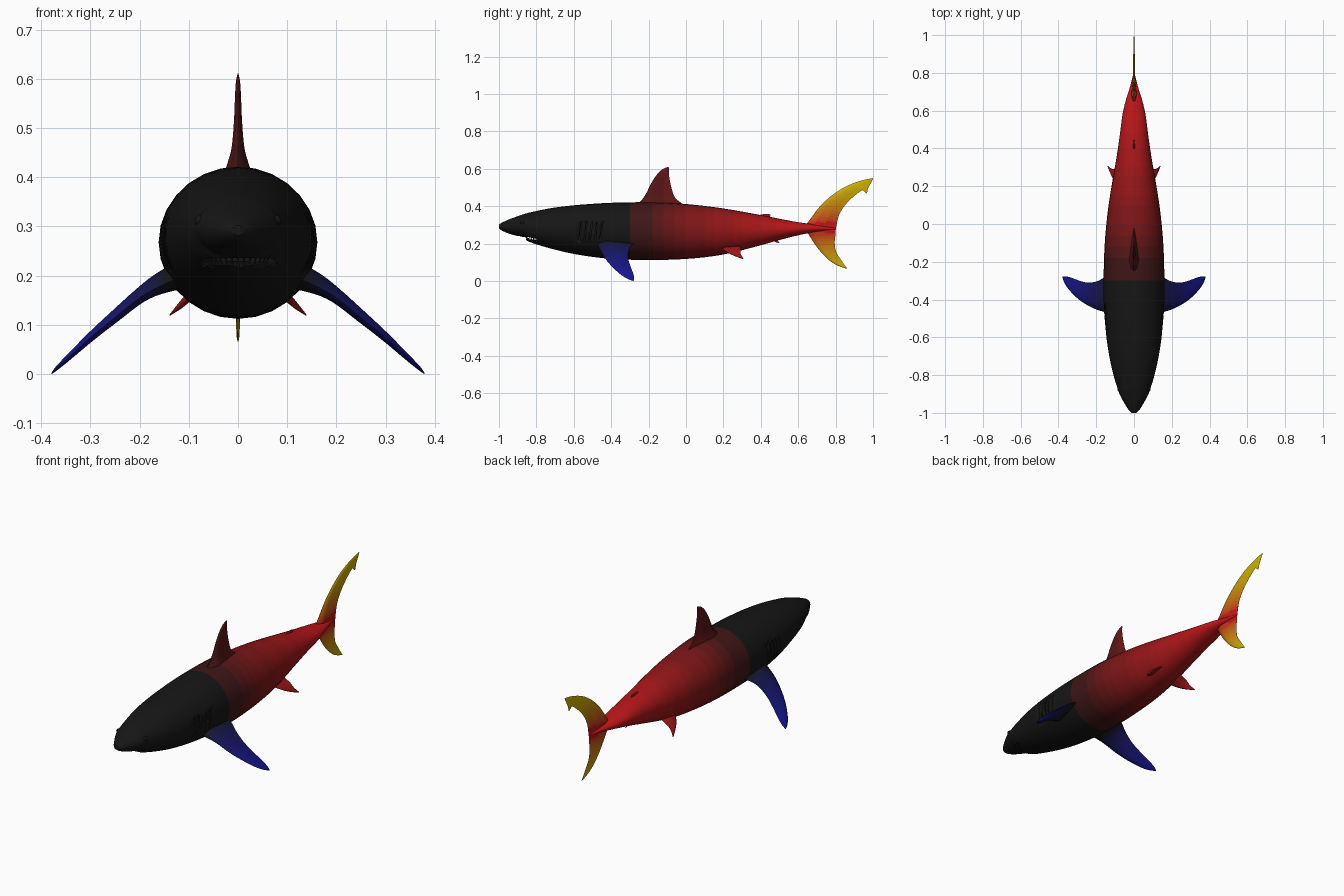
import bpy, bmesh, math
from mathutils import Vector, Matrix

if "Cube" in bpy.data.objects:
    bpy.data.objects.remove(bpy.data.objects["Cube"])

BLACK, RED = (0.008, 0.008, 0.008), (0.55, 0.008, 0.01)
BLUE, YELLOW = (0.008, 0.008, 0.28), (0.6, 0.45, 0.0)


def spline(rows, steps):
    """Catmull-Rom through rows of equal-length numbers."""
    out, n = [], len(rows)
    for i in range(n - 1):
        a, b, c, d = (rows[max(0, min(n - 1, i + k))] for k in (-1, 0, 1, 2))
        for s in range(steps):
            t = s / steps
            out.append([0.5 * (2 * q + (r - p) * t + (2 * p - 5 * q + 4 * r - w) * t * t
                               + (3 * q - p - 3 * r + w) * t ** 3)
                        for p, q, r, w in zip(a, b, c, d)])
    return out + [list(rows[-1])]


def finish(name, bm, angle=50):
    bmesh.ops.recalc_face_normals(bm, faces=bm.faces)
    me = bpy.data.meshes.new(name)
    bm.to_mesh(me)
    bm.free()
    ob = bpy.data.objects.new(name, me)
    bpy.context.collection.objects.link(ob)
    bpy.ops.object.select_all(action='DESELECT')
    ob.select_set(True)
    bpy.context.view_layer.objects.active = ob
    bpy.ops.object.shade_smooth_by_angle(angle=math.radians(angle))
    return ob


def loft(rings):
    bm = bmesh.new()
    vs = [[bm.verts.new(p) for p in ring] for ring in rings]
    for a, b in zip(vs, vs[1:]):
        for i in range(len(a)):
            j = (i + 1) % len(a)
            bm.faces.new((a[i], a[j], b[j], b[i]))
    bm.faces.new(vs[0])
    bm.faces.new(vs[-1])
    return bm


def ramp(ob, c0, c1, fac, n=14):
    """Colour the faces with a stepped blend from c0 to c1."""
    me = ob.data
    me.materials.clear()
    for k in range(n):
        m = bpy.data.materials.new(f"{ob.name}_shade_{k}")
        m.diffuse_color = (*[p + (q - p) * k / (n - 1) for p, q in zip(c0, c1)], 1)
        m.use_nodes = True
        m.node_tree.nodes["Principled BSDF"].inputs["Base Color"].default_value = m.diffuse_color
        me.materials.append(m)
    for f in me.polygons:
        f.material_index = round(max(0, min(1, fac(f.center))) * (n - 1))


def fin(name, rows, normal=(1, 0, 0), steps=4):
    """Rows: leading point, trailing point, half thickness."""
    nrm = Vector(normal).normalized()
    prof = [(0, 0), (.06, .6), (.25, 1), (.6, .65), (1, .04)]
    rings = []
    for r in spline([(*a, *b, t) for a, b, t in rows], steps):
        le, te, th = Vector(r[:3]), Vector(r[3:6]), r[6]
        side = [(u, h) for u, h in prof] + [(u, -h) for u, h in prof[:0:-1]]
        rings.append([le.lerp(te, u) + nrm * th * h for u, h in side])
    return finish(name, loft(rings))


def flat(rows):
    return [((0, a, b), (0, c, d), t) for a, b, c, d, t in rows]


def mirrored(name, rows, normal):
    out = []
    for s, side in ((-1, "left"), (1, "right")):
        m = [((a[0] * s, a[1], a[2]), (b[0] * s, b[1], b[2]), t) for a, b, t in rows]
        out.append(fin(f"{name}_{side}", m, (normal[0] * s, normal[1], normal[2])))
    return out


def body_fac(c):
    return ((c.y + 0.32) / 0.98) if c.y > -0.32 else 0


# body: y, top, bottom, half width
body_rows = [(-1, .302, .282, .012), (-.985, .312, .27, .028), (-.95, .328, .255, .05),
             (-.91, .343, .243, .072), (-.876, .355, .237, .086), (-.86, .360, .222, .09),
             (-.82, .370, .203, .103), (-.72, .390, .173, .127), (-.6, .405, .145, .146),
             (-.45, .416, .123, .159), (-.3, .421, .114, .161), (-.12, .42, .113, .156),
             (.05, .407, .122, .141), (.2, .388, .142, .119), (.35, .362, .178, .093),
             (.48, .337, .214, .074), (.58, .318, .24, .061), (.66, .306, .257, .042),
             (.73, .295, .268, .02), (.8, .284, .276, .003)]
rings = []
for y, top, bot, w in spline(body_rows, 3):
    mid, h = (top + bot) / 2, (top - bot) / 2
    rings.append([(w * math.cos(a), y, mid + h * math.sin(a))
                  for a in (2 * math.pi * i / 28 for i in range(28))])
body = finish("body", loft(rings), 40)

# mouth and gill slit cutters
bm = bmesh.new()
bmesh.ops.create_cone(bm, cap_ends=True, segments=28, radius1=1, radius2=1, depth=1,
                      matrix=Matrix.Translation((0, -.80, .232)) @ Matrix.Rotation(.06, 4, 'X')
                      @ Matrix.Diagonal((.078, .085, .017, 1)))
for s in (-1, 1):
    for i in range(5):
        y = -.565 + i * .028
        bmesh.ops.create_cube(bm, size=1, matrix=Matrix.Translation((s * (.148 + i * .003), y, .265))
                              @ Matrix.Rotation(-.12, 4, 'X')
                              @ Matrix.Diagonal((.04, .006, .11 - i * .004, 1)))
cutter = finish("mouth_and_gill_cutter", bm)
cutter.hide_render = True
bpy.context.view_layer.objects.active = body
mod = body.modifiers.new("cut", 'BOOLEAN')
mod.operation, mod.solver, mod.object = 'DIFFERENCE', 'EXACT', cutter
bpy.ops.object.modifier_apply(modifier="cut")
bpy.data.objects.remove(cutter)
ramp(body, BLACK, RED, body_fac)

# teeth: upper and lower rows along the jaw arc
bm = bmesh.new()
for i in range(13):
    a = math.radians(-66 + i * 11)
    for z, flip, r in ((.236, math.pi, .066), (.226, 0, .062)):
        bmesh.ops.create_cone(bm, segments=4, radius1=.005, radius2=0, depth=.014, cap_ends=True,
                              matrix=Matrix.Translation((r * math.sin(a), -.79 - r * math.cos(a), z))
                              @ Matrix.Rotation(flip, 4, 'X'))
ramp(finish("teeth", bm, 20), BLACK, BLACK, lambda c: 0, 2)

# eyes
bm = bmesh.new()
for s in (-1, 1):
    bmesh.ops.create_uvsphere(bm, u_segments=12, v_segments=8, radius=.012,
                              matrix=Matrix.Translation((s * .076, -.875, .312)))
ramp(finish("eyes", bm), BLACK, BLACK, lambda c: 0, 2)

# dorsal fin
dorsal = fin("dorsal_fin", flat([
    (-.29, .395, -.02, .385, .034), (-.245, .425, -.015, .408, .024), (-.215, .465, -.058, .445, .013),
    (-.185, .525, -.078, .50, .008), (-.155, .57, -.09, .56, .006), (-.125, .598, -.092, .59, .004),
    (-.095, .611, -.090, .606, .001)]))
ramp(dorsal, BLACK, RED, body_fac)

# small rear fins above and below
for name, rows in (("second_dorsal_fin", [(.36, .345, .46, .325, .007), (.415, .358, .45, .345, .004),
                                          (.445, .357, .452, .355, .001)]),
                   ("anal_fin", [(.43, .215, .50, .235, .007), (.465, .213, .492, .218, .004),
                                 (.49, .204, .5, .203, .001)])):
    ramp(fin(name, flat(rows)), BLACK, RED, body_fac)

# tail fin: upper and lower lobes
upper = fin("tail_upper_lobe", flat([
    (.63, .287, .80, .272, .016), (.66, .325, .805, .30, .012), (.71, .392, .818, .352, .008),
    (.77, .450, .85, .405, .006), (.835, .495, .90, .455, .005), (.885, .519, .945, .486, .004),
    (.912, .529, .965, .468, .003), (.955, .542, .975, .498, .003), (.998, .55, 1.0, .545, .001)]))
lower = fin("tail_lower_lobe", flat([
    (.63, .287, .80, .287, .016), (.655, .25, .80, .255, .012), (.69, .195, .795, .205, .008),
    (.73, .145, .803, .155, .006), (.78, .10, .828, .115, .004), (.825, .077, .848, .085, .003),
    (.86, .066, .862, .068, .001)]))
for lobe in (upper, lower):
    ramp(lobe, RED, YELLOW, lambda c: (abs(c.z - .285) - .02) / .19)

# pectoral fins
for ob in mirrored("pectoral_fin", [
        ((.11, -.48, .20), (.11, -.26, .205), .032), ((.16, -.465, .178), (.16, -.285, .195), .022),
        ((.20, -.452, .155), (.20, -.305, .17), .015), ((.25, -.428, .115), (.25, -.31, .125), .012),
        ((.30, -.393, .074), (.295, -.298, .082), .009), ((.345, -.347, .033), (.335, -.283, .043), .006),
        ((.368, -.312, .012), (.362, -.277, .018), .004), ((.379, -.283, .001), (.378, -.279, .002), .001)],
        (.65, 0, .76)):
    ramp(ob, BLACK, BLUE, lambda c: (abs(c.x) - .14) / .2)

# pelvic fins
for ob in mirrored("pelvic_fin", [
        ((.05, .17, .19), (.05, .29, .19), .014), ((.095, .215, .158), (.095, .292, .165), .009),
        ((.118, .255, .137), (.118, .293, .143), .006), ((.139, .302, .119), (.139, .308, .12), .001)],
        (.65, 0, .76)):
    ramp(ob, BLACK, RED, body_fac)
